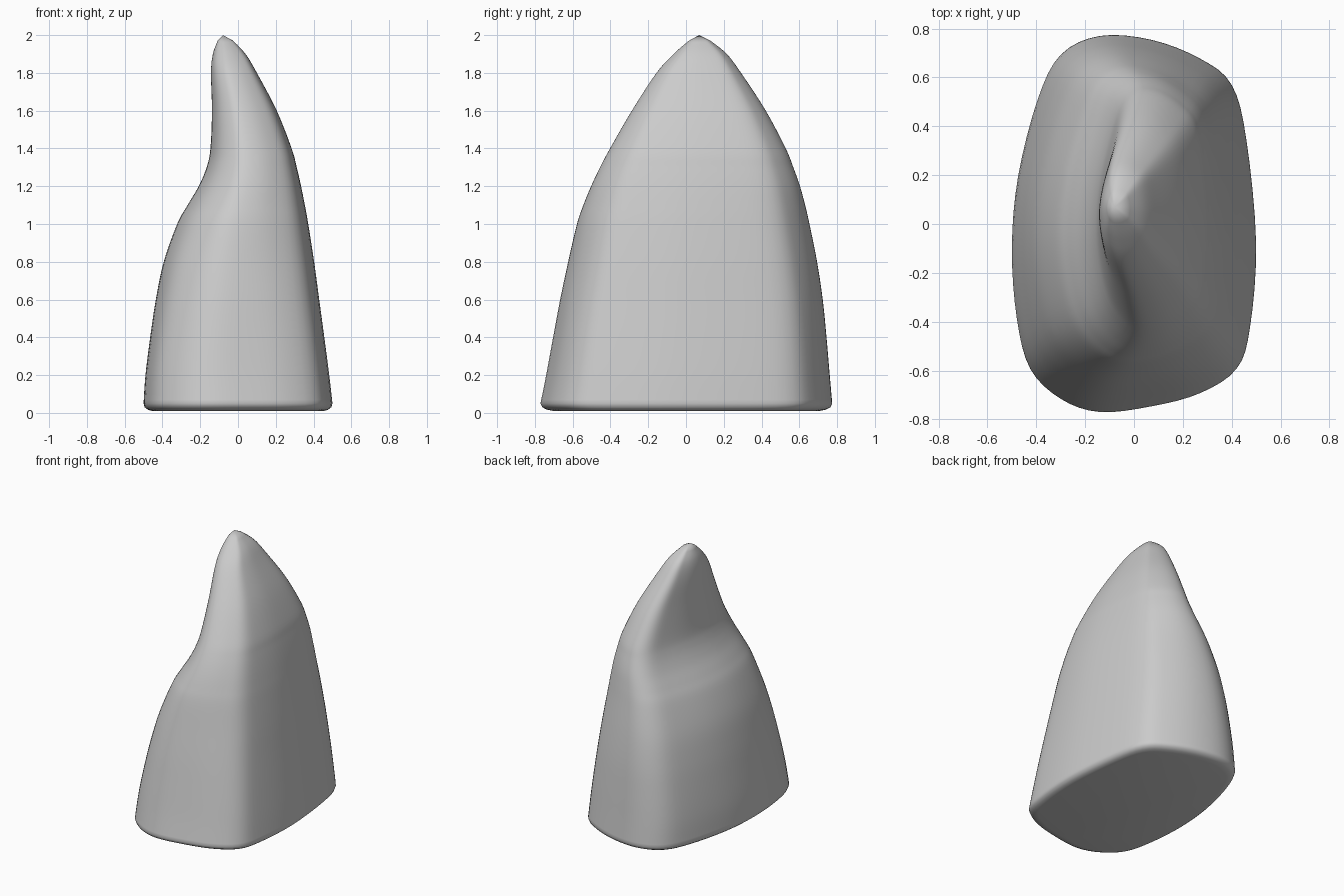
import bpy
import bmesh
from mathutils import Vector

cube = bpy.data.objects.get("Cube")
if cube:
    bpy.data.objects.remove(cube, do_unlink=True)

# Unit cross-sections: boxy at the foot, slightly pinched on one flank near the tip
FOOT = [(1, -.1), (.92, .45), (.8, .74), (.54, .88), (.14, .98), (-.28, 1),
        (-.6, .9), (-.79, .66), (-.95, .25), (-1, -.13), (-.96, -.5),
        (-.85, -.77), (-.6, -.93), (-.28, -1), (.14, -.97), (.54, -.9),
        (.84, -.77), (.95, -.55)]
UPPER = [(1, -.1), (.91, .43), (.78, .72), (.52, .87), (.14, .98), (-.24, 1),
         (-.54, .89), (-.74, .63), (-.93, .25), (-1, -.12), (-.94, -.46),
         (-.79, -.73), (-.54, -.91), (-.24, -1), (.15, -.98), (.52, -.89),
         (.82, -.75), (.95, -.52)]

# Height, then the x and y extents of the body at that height
LEVELS = [(.05, -.5, .5, -.77, .77), (.2, -.49, .483, -.74, .757),
          (.4, -.465, .457, -.703, .74), (.6, -.435, .43, -.665, .72),
          (.8, -.393, .403, -.622, .69), (1, -.322, .372, -.575, .65),
          (1.1, -.267, .354, -.541, .627), (1.2, -.208, .334, -.5, .6),
          (1.3, -.166, .311, -.453, .565), (1.4, -.146, .284, -.4, .525),
          (1.6, -.138, .205, -.285, .42), (1.8, -.143, .1, -.155, .29),
          (1.9, -.133, .04, -.065, .215), (1.97, -.108, -.025, .015, .13)]
TIP = (-.08, .07, 2)


def spline(points, steps, closed):
    """Resample a list of points along a smooth curve through them."""
    pts = [Vector(p) for p in points]
    n = len(pts)

    def at(i):
        return pts[i % n] if closed else pts[max(0, min(n - 1, i))]

    result = []
    for i in range(n if closed else n - 1):
        a, b, c, d = (at(i + k) for k in (-1, 0, 1, 2))
        for s in range(steps):
            t = s / steps
            result.append(b + (c - a) * (t / 2)
                          + (a * 2 - b * 5 + c * 4 - d) * (t * t / 2)
                          + (b * 3 - a - c * 3 + d) * (t ** 3 / 2))
    if not closed:
        result.append(pts[-1])
    return result


def add_ring(bm, level, inset=1.0):
    """Add one horizontal section, blended between the two outlines."""
    z, x0, x1, y0, y1 = level
    t = max(0.0, min(1.0, (z - .2) / 1.1))
    blend = t * t * (3 - 2 * t)
    ring = []
    for low, high in zip(foot, upper):
        p = low.lerp(high, blend) * inset
        ring.append(bm.verts.new(((x0 + x1) / 2 + p.x * (x1 - x0) / 2,
                                  (y0 + y1) / 2 + p.y * (y1 - y0) / 2, z)))
    return ring


foot = spline(FOOT, 4, True)
upper = spline(UPPER, 4, True)
bm = bmesh.new()

# Rounded lower edge, then the tapering body
base = LEVELS[0][1:]
rings = [add_ring(bm, (z, *base), inset)
         for z, inset in ((.01, .91), (.017, .955), (.03, .988))]
rings += [add_ring(bm, level) for level in spline(LEVELS, 5, False)]
for lower, higher in zip(rings, rings[1:]):
    for i in range(len(lower)):
        j = (i + 1) % len(lower)
        bm.faces.new((lower[i], lower[j], higher[j], higher[i]))

# Flat underside and pointed tip
bm.faces.new(list(reversed(rings[0])))
tip = bm.verts.new(TIP)
top = rings[-1]
for i in range(len(top)):
    bm.faces.new((top[i], top[(i + 1) % len(top)], tip))
bmesh.ops.recalc_face_normals(bm, faces=bm.faces)

mesh = bpy.data.meshes.new("curved_horn_body")
bm.to_mesh(mesh)
bm.free()
body = bpy.data.objects.new("curved_horn_body", mesh)
bpy.context.collection.objects.link(body)

# Plain grey finish
grey = bpy.data.materials.new("mid_grey")
grey.use_nodes = True
colour = (.6, .6, .6, 1)
grey.diffuse_color = colour
grey.node_tree.nodes["Principled BSDF"].inputs["Base Color"].default_value = colour
mesh.materials.append(grey)

# Smooth shading
bpy.ops.object.select_all(action="DESELECT")
body.select_set(True)
bpy.context.view_layer.objects.active = body
bpy.ops.object.shade_smooth_by_angle(angle=.9)
